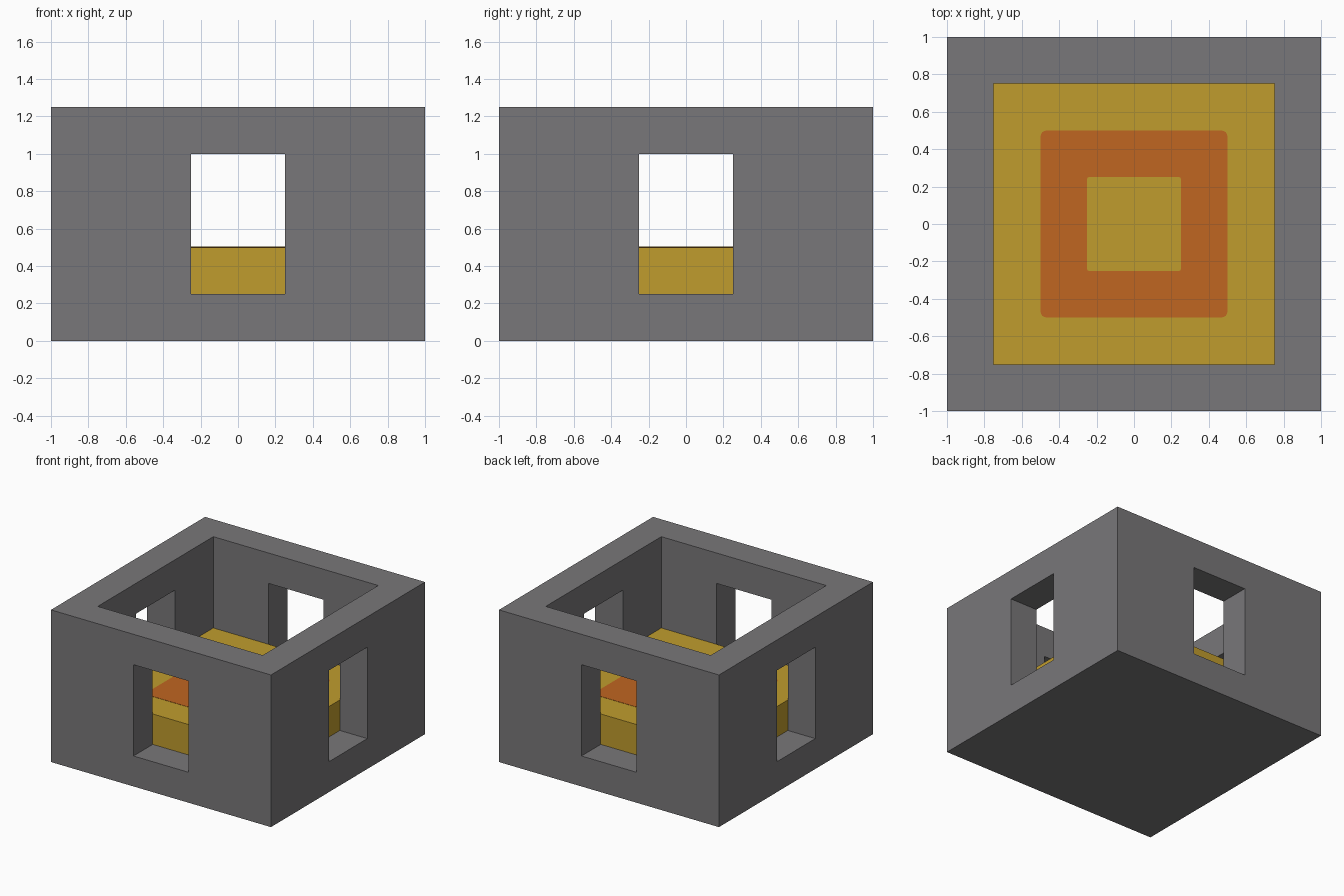
import bpy
import bmesh

default = bpy.data.objects.get("Cube")
if default:
    bpy.data.objects.remove(default, do_unlink=True)


def make_material(name, rgb):
    mat = bpy.data.materials.new(name)
    mat.use_nodes = True
    color = (*rgb, 1.0)
    mat.diffuse_color = color
    mat.node_tree.nodes["Principled BSDF"].inputs["Base Color"].default_value = color
    return mat


stone = make_material("stone grey", (0.19, 0.185, 0.192))
gold = make_material("gold", (0.53, 0.335, 0.027))
orange = make_material("burnt orange", (0.53, 0.132, 0.015))


def box(name, half_x, half_y, bottom, top, mat=None, corner=0.0):
    """Box centred on the z axis, with optionally rounded upright edges."""
    bm = bmesh.new()
    bmesh.ops.create_cube(bm, size=2)
    for v in bm.verts:
        v.co = (v.co.x * half_x, v.co.y * half_y, top if v.co.z > 0 else bottom)
    if corner:
        upright = [e for e in bm.edges
                   if abs(e.verts[0].co.z - e.verts[1].co.z) > (top - bottom) / 2]
        bmesh.ops.bevel(bm, geom=upright, offset=corner, segments=2,
                        profile=0.5, affect='EDGES')
    mesh = bpy.data.meshes.new(name)
    bm.to_mesh(mesh)
    bm.free()
    if mat:
        mesh.materials.append(mat)
    obj = bpy.data.objects.new(name, mesh)
    bpy.context.collection.objects.link(obj)
    return obj


# Outer walls and floor, hollowed from above and pierced by a window on each side
wall, window, floor, rim = 0.75, 0.25, 0.25, 1.25
walls = box("walls", 1, 1, 0, rim, stone)
cutters = [
    box("room_cutter", wall, wall, floor, rim + 0.5),
    box("side_window_cutter", 1.5, window, floor, 1.0),
    box("front_window_cutter", window, 1.5, floor, 1.0),
]
for cutter in cutters:
    cutter.hide_render = True
    mod = walls.modifiers.new(cutter.name, 'BOOLEAN')
    mod.operation = 'DIFFERENCE'
    mod.solver = 'EXACT'
    mod.object = cutter

# Bake the cuts and drop the cutters
graph = bpy.context.evaluated_depsgraph_get()
baked = bpy.data.meshes.new_from_object(walls.evaluated_get(graph))
walls.modifiers.clear()
walls.data = baked
baked.materials.clear()
baked.materials.append(stone)
for poly in baked.polygons:
    poly.material_index = 0
for cutter in cutters:
    bpy.data.objects.remove(cutter, do_unlink=True)

# Raised platform filling the room, with a painted square ring on top
deck = 0.5
box("platform", wall, wall, floor, deck, gold)
box("ring_marking", 0.5, 0.5, deck, deck + 0.002, orange, corner=0.03)
box("centre_marking", 0.25, 0.25, deck, deck + 0.004, gold, corner=0.008)
